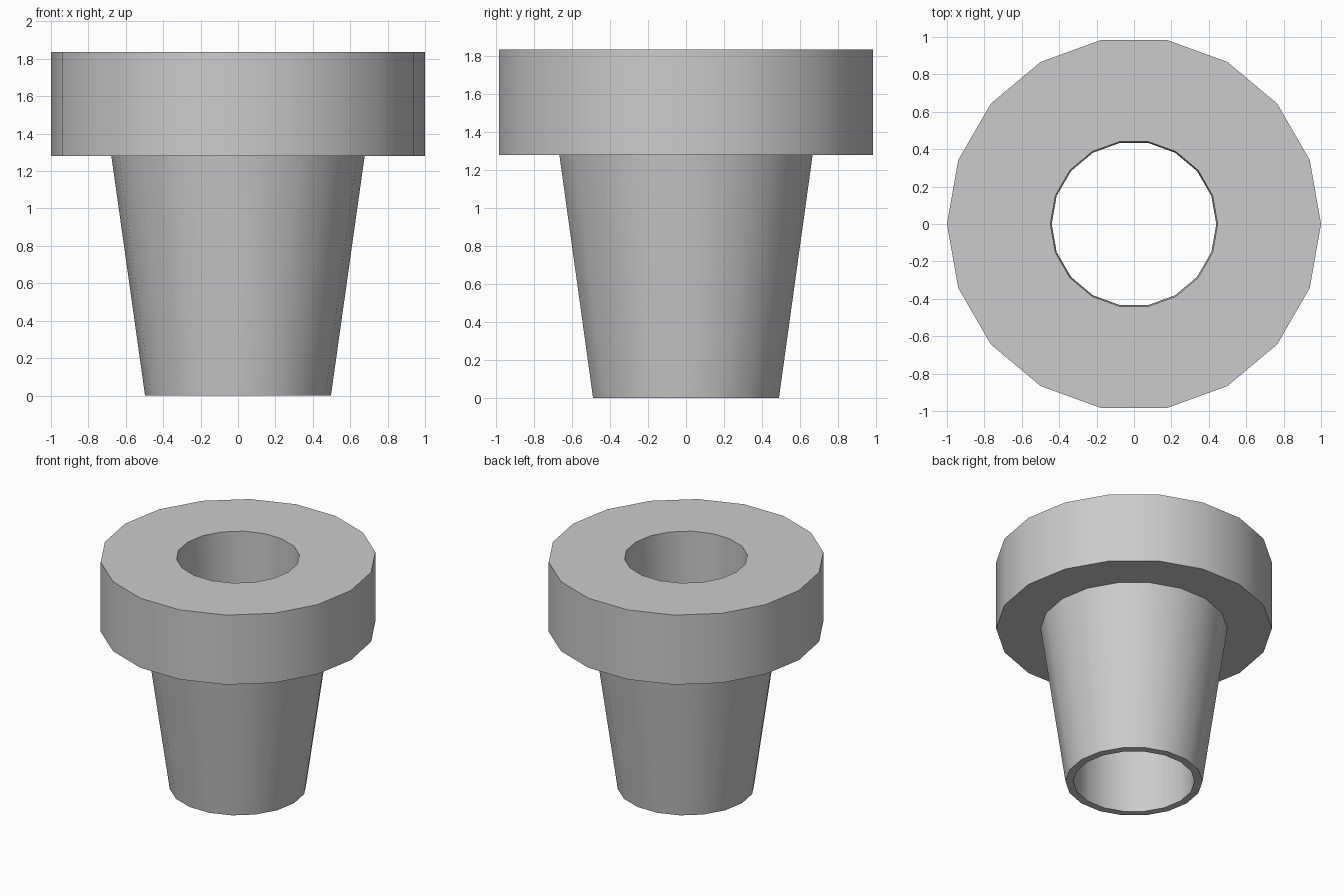
import bpy, bmesh
from math import cos, sin, tau, radians

if "Cube" in bpy.data.objects:
    bpy.data.objects.remove(bpy.data.objects["Cube"])

SIDES = 18

# closed wall profile (radius, height): tapered sleeve, flange, bore
PROFILE = [
    (0.497, 0.0), (0.677, 1.28),   # tapered outer sleeve
    (1.0, 1.28), (1.0, 1.837),     # flange
    (0.447, 1.837), (0.44, 0.0),   # slightly tapered bore
]


def lathe(name, profile, sides):
    bm = bmesh.new()
    rings = [[bm.verts.new((r * cos(tau * i / sides), r * sin(tau * i / sides), z))
              for i in range(sides)] for r, z in profile]
    for k, lower in enumerate(rings):
        upper = rings[(k + 1) % len(rings)]
        for i in range(sides):
            j = (i + 1) % sides
            bm.faces.new((lower[i], lower[j], upper[j], upper[i]))
    bmesh.ops.recalc_face_normals(bm, faces=bm.faces)
    mesh = bpy.data.meshes.new(name)
    bm.to_mesh(mesh)
    bm.free()
    obj = bpy.data.objects.new(name, mesh)
    bpy.context.collection.objects.link(obj)
    return obj


# flanged bushing, smooth round walls with crisp rims
bushing = lathe("flanged_bushing", PROFILE, SIDES)
bpy.context.view_layer.objects.active = bushing
bushing.select_set(True)
bpy.ops.object.shade_smooth_by_angle(angle=radians(30))
